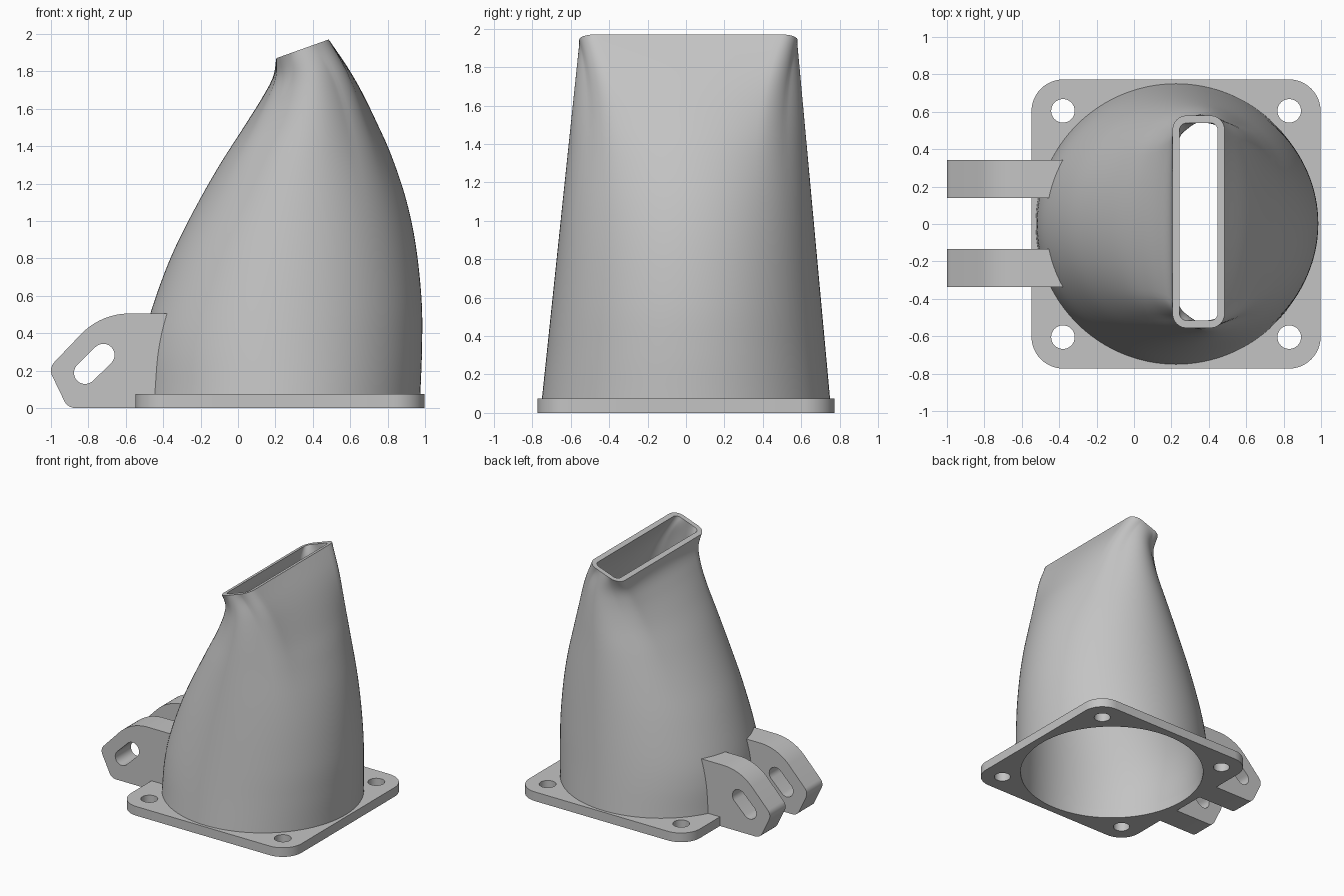
import bpy, bmesh, math
from mathutils import Vector

cube = bpy.data.objects.get("Cube")
if cube:
    bpy.data.objects.remove(cube, do_unlink=True)

grey = bpy.data.materials.new("plain grey")
grey.use_nodes = True
COLOUR = (0.55, 0.55, 0.55, 1)
grey.diffuse_color = COLOUR
grey.node_tree.nodes["Principled BSDF"].inputs["Base Color"].default_value = COLOUR

CENTRE = 0.225        # x of the plate and the round inlet
PLATE_TOP = 0.075
WALL = 0.04
SIDES = 128
ROUND = 0.75          # inlet radius
MOUTH_X, MOUTH_Y, MOUTH_R = 0.149, 0.568, 0.08


def finish(name, bm):
    bmesh.ops.recalc_face_normals(bm, faces=bm.faces)
    mesh = bpy.data.meshes.new(name)
    bm.to_mesh(mesh)
    bm.free()
    obj = bpy.data.objects.new(name, mesh)
    bpy.context.collection.objects.link(obj)
    mesh.materials.append(grey)
    return obj


def select(obj):
    bpy.ops.object.select_all(action='DESELECT')
    obj.select_set(True)
    bpy.context.view_layer.objects.active = obj


def smooth(obj):
    select(obj)
    bpy.ops.object.shade_smooth_by_angle(angle=math.radians(30))


def prism(name, outline, push):
    """Extrude a closed outline of 3D points along a vector."""
    bm = bmesh.new()
    face = bm.faces.new([bm.verts.new(p) for p in outline])
    top = bmesh.ops.extrude_face_region(bm, geom=[face])["geom"]
    moved = [v for v in top if isinstance(v, bmesh.types.BMVert)]
    bmesh.ops.translate(bm, verts=moved, vec=push)
    return finish(name, bm)


def cut(obj, cutter):
    cutter.hide_render = True
    select(obj)
    mod = obj.modifiers.new("cut", 'BOOLEAN')
    mod.operation, mod.solver, mod.object = 'DIFFERENCE', 'EXACT', cutter
    bpy.ops.object.modifier_apply(modifier=mod.name)
    bpy.data.objects.remove(cutter, do_unlink=True)


def arc(cx, cy, r, start, end, n):
    return [(cx + r * math.cos(math.radians(start + (end - start) * i / n)),
             cy + r * math.sin(math.radians(start + (end - start) * i / n)))
            for i in range(n + 1)]


# Duct side profile: left x, left z, right x, right z for each section
STATIONS = [Vector(s) for s in (
    (-.525, .075, .975, .075), (-.512, .3, .984, .32), (-.47, .5, .982, .57),
    (-.37, .78, .952, .86), (-.255, 1.02, .90, 1.11), (-.11, 1.28, .82, 1.35),
    (.03, 1.5, .74, 1.53), (.13, 1.66, .662, 1.69), (.187, 1.77, .587, 1.82),
    (.205, 1.87, .485, 1.97))]


def sections(steps=7):
    pts = [2 * STATIONS[0] - STATIONS[1]] + STATIONS + [2 * STATIONS[-1] - STATIONS[-2]]
    for i in range(1, len(pts) - 2):
        a, b, c, d = pts[i - 1:i + 3]
        for k in range(steps):
            t = k / steps
            yield 0.5 * (2 * b + (c - a) * t + (2 * a - 5 * b + 4 * c - d) * t ** 2
                         + (3 * b - a - 3 * c + d) * t ** 3)
    yield STATIONS[-1]


def mouth_point(u, w):
    """Quarter of the rounded rectangle mouth, inset by w, u from 0 to 1."""
    r = MOUTH_R - w
    x, y = MOUTH_X - MOUTH_R, MOUTH_Y - MOUTH_R
    if u < 0.4:
        return x + r, y * u / 0.4
    if u > 0.6:
        return x * (1 - u) / 0.4, y + r
    a = (u - 0.4) / 0.2 * math.pi / 2
    return x + r * math.cos(a), y + r * math.sin(a)


def ring(sec, w):
    """One duct section, an ellipse that squares off near the mouth, inset by w."""
    left, right = Vector((sec[0], 0, sec[1])), Vector((sec[2], 0, sec[3]))
    mid, axis = (left + right) / 2, (right - left).normalized()
    rise = (mid.z - PLATE_TOP) / (1.92 - PLATE_TOP)
    square = rise ** 7
    half_x = (right - left).length / 2 - w
    half_y = ROUND + (MOUTH_Y - ROUND) * rise - w
    pts = []
    for i in range(SIDES):
        a = 2 * math.pi * i / SIDES
        c, s = math.cos(a), math.sin(a)
        mx, my = mouth_point(math.atan2(abs(s), abs(c)) / (math.pi / 2), w)
        mx, my = math.copysign(mx, c) / (MOUTH_X - w), math.copysign(my, s) / (MOUTH_Y - w)
        x = half_x * ((1 - square) * c + square * mx)
        y = half_y * ((1 - square) * s + square * my) + 0.012 * rise
        pts.append(mid + axis * x + Vector((0, y, 0)))
    return pts


def loft(name, rings, caps=False):
    bm = bmesh.new()
    rows = [[bm.verts.new(p) for p in r] for r in rings]
    for low, high in zip(rows, rows[1:]):
        for i in range(SIDES):
            j = (i + 1) % SIDES
            bm.faces.new((low[i], low[j], high[j], high[i]))
    if caps:
        bm.faces.new(rows[0])
        bm.faces.new(rows[-1])
    return finish(name, bm)


# Duct: outer skin up, over the rim, inner skin back down
secs = list(sections())
duct = loft("duct", [ring(s, 0) for s in secs] + [ring(s, WALL) for s in reversed(secs)])
smooth(duct)

# Base plate with rounded corners, bore and four bolt holes
HX, CORNER = 0.773, 0.17
outline = []
for k, (sx, sy) in enumerate(((1, 1), (-1, 1), (-1, -1), (1, -1))):
    outline += arc(CENTRE + sx * (HX - CORNER), sy * (HX - CORNER), CORNER,
                   90 * k, 90 * k + 90, 12)
plate = prism("base_plate", [(x, y, 0) for x, y in outline], (0, 0, PLATE_TOP))


def drill(x, y, r, n):
    circle = arc(x, y, r, 0, 360, n)[:-1]
    cut(plate, prism("drill", [(px, py, -0.1) for px, py in circle], (0, 0, 0.3)))


drill(CENTRE, 0, ROUND - WALL, SIDES)
for sx in (-1, 1):
    for sy in (-1, 1):
        drill(CENTRE + sx * 0.605, sy * 0.605, 0.063, 32)
smooth(plate)

# Pair of slotted hinge lugs, trimmed to the duct wall
lug_shape = [(-.25, PLATE_TOP), (-.25, .505)] + arc(-.58, .145, .36, 90, 135, 12)
lug_shape += arc(-.935, .2, .065, 135, 207, 8) + arc(-.87, .065, .065, 207, 270, 8)
lug_shape += [(-.548, 0), (-.548, PLATE_TOP)]
slot_shape = arc(-.72, .283, .06, -45, 135, 12) + arc(-.817, .188, .06, 135, 315, 12)
for name, y in (("left_lug", 0.14), ("right_lug", -0.337)):
    lug = prism(name, [(x, y, z) for x, z in lug_shape], (0, 0.203, 0))
    cut(lug, prism("slot", [(x, y - 0.1, z) for x, z in slot_shape], (0, 0.4, 0)))
    core = [ring(s, WALL / 2) for s in secs]
    core.insert(0, [p - Vector((0, 0, 0.05)) for p in core[0]])
    cut(lug, loft("core", core, caps=True))
    smooth(lug)
